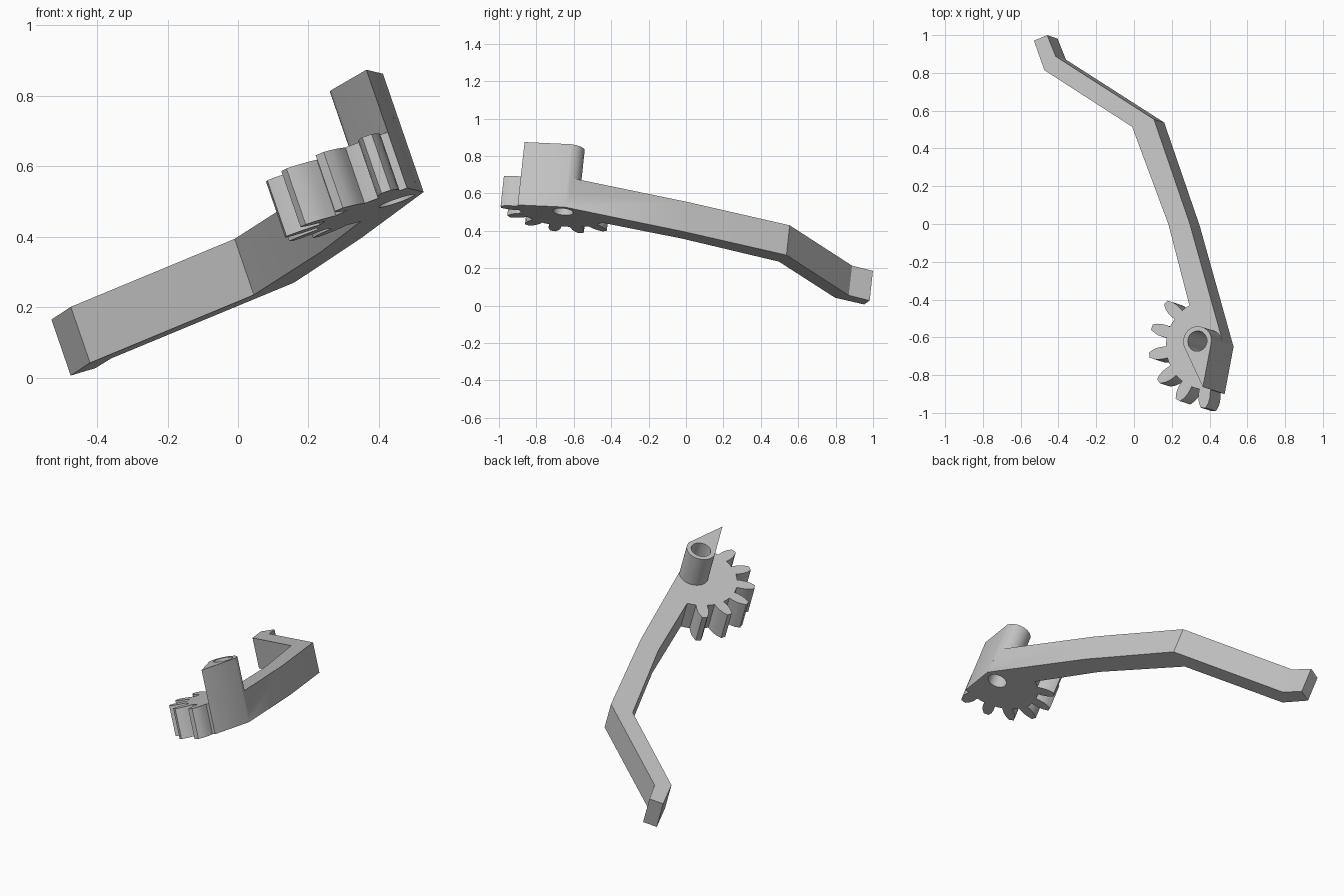
import bpy, bmesh
from math import sin, cos, radians, acos, atan2, degrees
from mathutils import Vector, Matrix

if "Cube" in bpy.data.objects:
    bpy.data.objects.remove(bpy.data.objects["Cube"])

# Single plain grey
grey = bpy.data.materials.new("plain_grey")
grey.use_nodes = True
colour = (0.55, 0.55, 0.55, 1)
grey.diffuse_color = colour
grey.node_tree.nodes["Principled BSDF"].inputs["Base Color"].default_value = colour

# Tilted base plane with axes u, v and normal n, centred on the pivot
SX, SY, Z0 = 0.344, -0.11, 0.274
def on_plane(x, y):
    return Vector((x, y, Z0 + SX * x + SY * y))
n = Vector((-SX, -SY, 1)).normalized()
u = Vector((1, 0, SX)).normalized()
v = n.cross(u)
pivot = on_plane(0.451, -0.657)
frame = Matrix((u, v, n)).transposed().to_4x4()
frame.translation = pivot

def local(x, y):
    d = on_plane(x, y) - pivot
    return (d.dot(u), d.dot(v))

def polar(r, deg):
    return (r * cos(radians(deg)), r * sin(radians(deg)))

def prism(name, outline, low, high):
    """Extrude a counter-clockwise outline along the plane normal."""
    bm = bmesh.new()
    face = bm.faces.new([bm.verts.new((a, b, low)) for a, b in outline])
    top = bmesh.ops.extrude_face_region(bm, geom=[face])["geom"]
    bmesh.ops.translate(bm, vec=(0, 0, high - low),
                        verts=[g for g in top if isinstance(g, bmesh.types.BMVert)])
    bmesh.ops.recalc_face_normals(bm, faces=bm.faces)
    mesh = bpy.data.meshes.new(name)
    bm.to_mesh(mesh)
    bm.free()
    mesh.materials.append(grey)
    obj = bpy.data.objects.new(name, mesh)
    obj.matrix_world = frame
    bpy.context.collection.objects.link(obj)
    return obj

THICK, TALL = 0.169, 0.357
ROOT, TIP, TEETH, FIRST = 0.240, 0.336, 6, 138
PITCH = 360 / 14
corner = local(0.48, -0.9)

# Gear sector: rounded teeth on a root arc
gear = [polar(ROOT, 119), polar(ROOT, 124)]
flank = [(0.0, 7.4), (0.25, 7.1), (0.5, 6.3), (0.75, 4.8), (1.0, 2.4)]
for i in range(TEETH):
    mid = FIRST + i * PITCH
    for side in (-1, 1):
        for f, half in flank[::-side]:
            gear.append(polar(ROOT + f * (TIP - ROOT), mid + side * half))
    if i < TEETH - 1:
        gear.append(polar(ROOT, mid + PITCH / 2))

# Bent lever arm and gear sector share one outline
left_edge = [(-0.475, 0.953), (-0.42, 0.797), (0.045, 0.497), (0.237, -0.02)]
right_edge = [(0.527, -0.65), (0.348, -0.01), (0.16, 0.537), (-0.36, 0.87), (-0.405, 0.982)]
outline = [local(*p) for p in left_edge] + gear + [corner] + [local(*p) for p in right_edge]
lever = prism("geared_lever", outline, 0, THICK)

# Teardrop post: round boss running out to a sharp corner
R = 0.079
reach = (corner[0] ** 2 + corner[1] ** 2) ** 0.5
heading = degrees(atan2(corner[1], corner[0]))
spread = degrees(acos(R / reach))
edge = local(0.527, -0.65)
start = degrees(atan2(edge[1], edge[0]))
stop = heading - spread + 360
arc = [polar(R, start + (stop - start) * i / 24) for i in range(1, 25)]
post = prism("pivot_post", [corner, edge] + arc, THICK / 2, TALL)

# Pivot hole through post and lever
hole = prism("hole_cutter", [polar(0.054, i * 11.25) for i in range(32)], -0.1, TALL + 0.1)
hole.hide_render = True

bpy.context.view_layer.objects.active = lever
for tool, operation in ((post, "UNION"), (hole, "DIFFERENCE")):
    mod = lever.modifiers.new(operation.lower(), "BOOLEAN")
    mod.object, mod.operation, mod.solver = tool, operation, "EXACT"
    bpy.ops.object.modifier_apply(modifier=mod.name)
for tool in (post, hole):
    bpy.data.objects.remove(tool)

bpy.ops.object.select_all(action="DESELECT")
lever.select_set(True)
bpy.ops.object.shade_smooth_by_angle(angle=radians(30))
